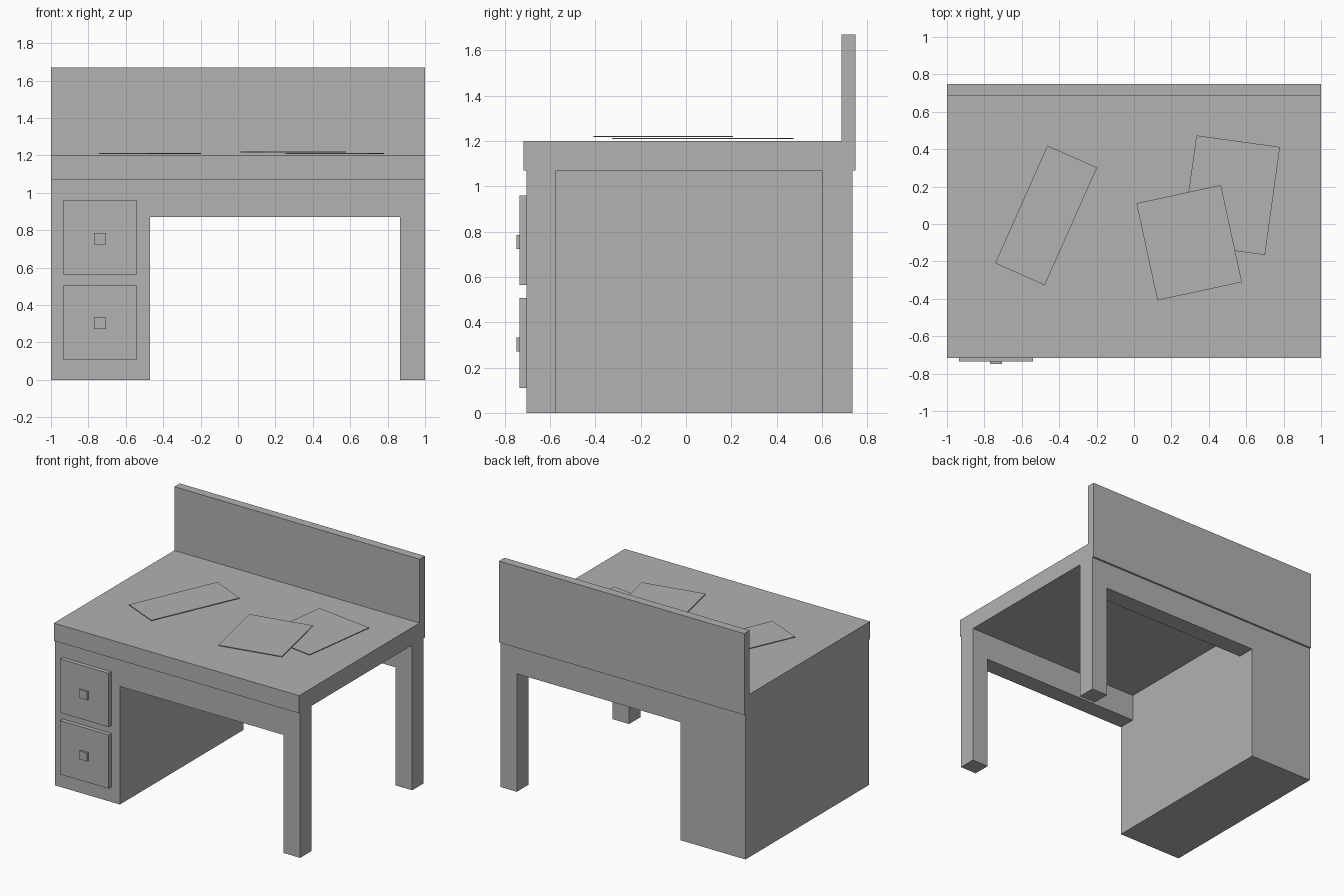
import bpy
import bmesh
from math import radians
from mathutils import Matrix, Vector

cube = bpy.data.objects.get("Cube")
if cube:
    bpy.data.objects.remove(cube, do_unlink=True)

# One plain grey for the whole desk
GREY = (0.445, 0.445, 0.445, 1)
grey = bpy.data.materials.new("plain grey")
grey.use_nodes = True
grey.diffuse_color = GREY
grey.node_tree.nodes["Principled BSDF"].inputs["Base Color"].default_value = GREY


def add_object(name, bm):
    bmesh.ops.recalc_face_normals(bm, faces=bm.faces)
    mesh = bpy.data.meshes.new(name)
    bm.to_mesh(mesh)
    bm.free()
    mesh.materials.append(grey)
    obj = bpy.data.objects.new(name, mesh)
    bpy.context.collection.objects.link(obj)
    return obj


def box(name, low, high):
    low, high = Vector(low), Vector(high)
    bm = bmesh.new()
    bmesh.ops.create_cube(bm, size=1, matrix=Matrix.Translation((low + high) / 2)
                          @ Matrix.Diagonal((*(high - low), 1)))
    return add_object(name, bm)


def extrude(name, points, direction):
    bm = bmesh.new()
    face = bm.faces.new([bm.verts.new(p) for p in points])
    new = bmesh.ops.extrude_face_region(bm, geom=[face], use_keep_orig=True)
    moved = [v for v in new["geom"] if isinstance(v, bmesh.types.BMVert)]
    bmesh.ops.translate(bm, verts=moved, vec=direction)
    return add_object(name, bm)


TOP, SLAB, APRON = 1.2, 1.07, 0.87
FRONT, BACK = -0.704, 0.735
CABINET, LEG = -0.47, 0.865

# Carcass: cabinet, aprons and legs in one outline, hollowed between the aprons
outline = [(-1, 0), (CABINET, 0), (CABINET, APRON), (LEG, APRON),
           (LEG, 0), (1, 0), (1, SLAB), (-1, SLAB)]
carcass = extrude("carcass", [(x, FRONT, z) for x, z in outline], (0, BACK - FRONT, 0))
cutter = box("knee_space_cutter", (CABINET, -0.573, -0.1), (1.1, 0.6, SLAB + 0.1))
cutter.hide_render = True
cut = carcass.modifiers.new("knee space", "BOOLEAN")
cut.operation = "DIFFERENCE"
cut.solver = "EXACT"
cut.object = cutter
bpy.context.view_layer.objects.active = carcass
bpy.ops.object.modifier_apply(modifier=cut.name)
bpy.data.objects.remove(cutter, do_unlink=True)

# Desk top and upright back board share one L profile
side = [(-0.716, SLAB), (0.749, SLAB), (0.749, 1.67),
        (0.686, 1.67), (0.686, TOP), (-0.716, TOP)]
extrude("top_and_back_board", [(-1, y, z) for y, z in side], (2, 0, 0))

# Drawers with square knobs
for name, z, knob_z in (("upper", 0.762, 0.754), ("lower", 0.308, 0.302)):
    box(name + "_drawer", (-0.936, -0.735, z - 0.198), (-0.54, FRONT, z + 0.198))
    box(name + "_knob", (-0.77, -0.749, knob_z - 0.031), (-0.706, -0.735, knob_z + 0.031))

# Loose sheets on the desk top
sheets = (("left_sheet", (-0.47, 0.046, 1.21), (0.29, 0.688), -24),
          ("back_sheet", (0.517, 0.154, 1.21), (0.451, 0.583), -7.9),
          ("front_sheet", (0.295, -0.1, 1.219), (0.462, 0.531), 12.2))
for name, centre, size, turn in sheets:
    sheet = box(name, (-size[0] / 2, -size[1] / 2, -0.0025), (size[0] / 2, size[1] / 2, 0.0025))
    sheet.location = centre
    sheet.rotation_euler.z = radians(turn)
